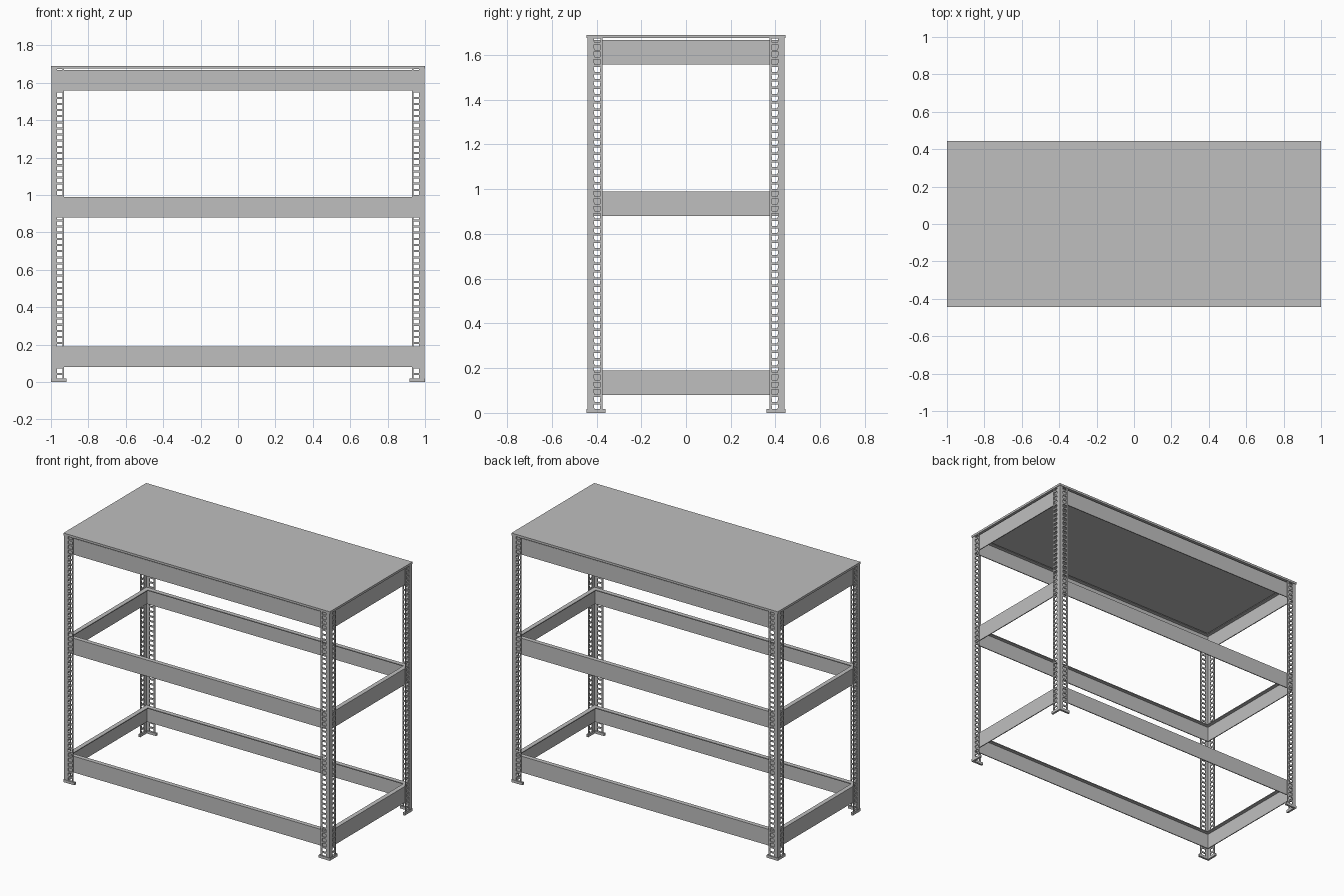
import bpy, bmesh

cube = bpy.data.objects.get("Cube")
if cube:
    bpy.data.objects.remove(cube, do_unlink=True)

# Single painted-steel colour
grey = bpy.data.materials.new("grey steel")
grey.use_nodes = True
grey.diffuse_color = (0.52, 0.52, 0.52, 1)
grey.node_tree.nodes["Principled BSDF"].inputs["Base Color"].default_value = (0.52, 0.52, 0.52, 1)

T = 0.006                       # sheet thickness
PX, PY = 0.997, 0.441           # outer faces of the posts
POST_TOP = 1.675
BEAM_TOPS = (0.19, 0.99, 1.668)
BEAM_H = 0.11


def finish(name, bm, mirror=(False, False)):
    """Turn a bmesh into an object, mirrored about the world centre."""
    bmesh.ops.recalc_face_normals(bm, faces=bm.faces)
    mesh = bpy.data.meshes.new(name)
    bm.to_mesh(mesh)
    bm.free()
    mesh.materials.append(grey)
    obj = bpy.data.objects.new(name, mesh)
    bpy.context.collection.objects.link(obj)
    if any(mirror):
        mod = obj.modifiers.new("Mirror", 'MIRROR')
        mod.use_axis = (mirror[0], mirror[1], False)
        mod.use_mirror_merge = False
    return obj


def prism(bm, outline, extrude):
    """Extrude a closed outline of 3D points along a vector."""
    face = bm.faces.new([bm.verts.new(p) for p in outline])
    out = bmesh.ops.extrude_face_region(bm, geom=[face])
    moved = [g for g in out["geom"] if isinstance(g, bmesh.types.BMVert)]
    bmesh.ops.translate(bm, verts=moved, vec=extrude)


def box(bm, lo, hi):
    prism(bm, [(lo[0], lo[1], lo[2]), (hi[0], lo[1], lo[2]),
               (hi[0], hi[1], lo[2]), (lo[0], hi[1], lo[2])], (0, 0, hi[2] - lo[2]))


# Slotted angle posts: a sheet of cells, leaving out the slot cells
PITCH, FIRST, HALF, COUNT = 0.0328, 0.027, 0.011, 51
LEG, SLOT_IN, SLOT_OUT = 0.068, 0.028, 0.058
levels = [0.003]
for i in range(COUNT):
    z = FIRST + i * PITCH
    levels += [z - HALF, min(z + HALF, POST_TOP - 0.002)]
levels.append(POST_TOP)


def angle_sheet(offset):
    """Grid of points along the L section, set inward by offset."""
    bm = bmesh.new()
    rows = []
    for k, z in enumerate(levels):
        taper = 0.004 if k % 2 else 0.0     # slots narrow toward the bottom
        front = [(PX - d, -PY + offset) for d in (LEG, SLOT_OUT, SLOT_IN)]
        side = [(PX - offset, -PY + d) for d in (SLOT_IN + taper, SLOT_OUT - taper * 0.3, LEG)]
        section = front + [(PX - offset, -PY + offset)] + side
        rows.append([bm.verts.new((x, y, z)) for x, y in section])
    for k in range(len(rows) - 1):
        for c in range(6):
            if k % 2 == 1 and c in (1, 4):
                continue
            a, b = rows[k], rows[k + 1]
            bm.faces.new((a[c], a[c + 1], b[c + 1], b[c]))
    return bm


posts = finish("corner_posts", angle_sheet(T / 2))
solid = posts.modifiers.new("Sheet thickness", 'SOLIDIFY')
solid.thickness = T
solid.offset = 0
solid.use_even_offset = True
mirror = posts.modifiers.new("Mirror", 'MIRROR')
mirror.use_axis = (True, True, False)
mirror.use_mirror_merge = False

# Beams: vertical web with a flange turned inward along the top edge
FLANGE = 0.03


def beam_section(top):
    """(inward distance, height) outline of the beam."""
    return [(0, top - BEAM_H), (0, top), (FLANGE, top),
            (FLANGE, top - T), (T, top - T), (T, top - BEAM_H)]


for label, top in zip(("lower", "middle", "upper"), BEAM_TOPS):
    half_x, half_y = PX - T - 0.001, PY - T - 0.001
    bm = bmesh.new()
    prism(bm, [(-half_x, -half_y + d, z) for d, z in beam_section(top)], (2 * half_x, 0, 0))
    finish(label + "_long_beams", bm, (False, True))
    bm = bmesh.new()
    prism(bm, [(half_x - d, -half_y + T, z) for d, z in beam_section(top)],
          (0, 2 * (half_y - T), 0))
    finish(label + "_side_beams", bm, (True, False))

# Top panel
bm = bmesh.new()
box(bm, (-1, -0.444, POST_TOP), (1, 0.444, 1.69))
finish("top_panel", bm)

# Angle-shaped shoes under the posts
bm = bmesh.new()
ox, oy, arm, wall = 1.0, 0.444, 0.084, 0.014
prism(bm, [(ox, -oy, 0), (ox, -oy + arm, 0), (ox - wall, -oy + arm, 0),
           (ox - wall, -oy + wall, 0), (ox - arm, -oy + wall, 0), (ox - arm, -oy, 0)],
      (0, 0, 0.018))
finish("post_shoes", bm, (True, True))
